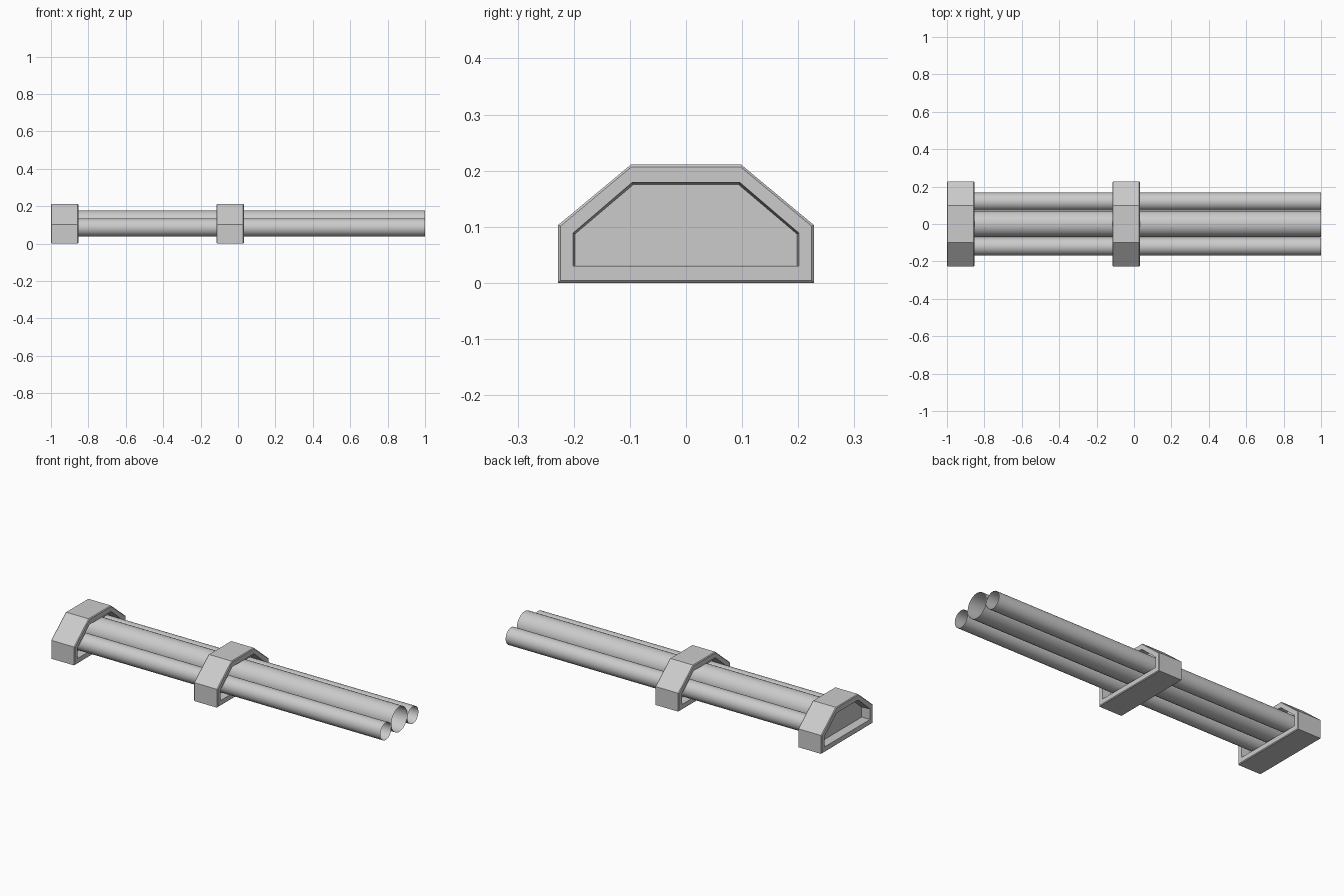
import bpy, bmesh, math

if "Cube" in bpy.data.objects:
    bpy.data.objects.remove(bpy.data.objects["Cube"])


def half_profile(bottom, side, shoulder, top, top_half):
    """Symmetric six-sided arch outline in the YZ plane."""
    right = [(side, bottom), (side, shoulder), (top_half, top)]
    return right + [(-y, z) for y, z in reversed(right)]


OUTER = half_profile(0.0, 0.228, 0.103, 0.211, 0.098)
RIM = half_profile(0.004, 0.224, 0.101, 0.207, 0.097)
MOUTH = half_profile(0.030, 0.201, 0.089, 0.179, 0.096)
RECESS = half_profile(0.031, 0.198, 0.087, 0.175, 0.094)


def link(name, bm):
    mesh = bpy.data.meshes.new(name)
    bmesh.ops.recalc_face_normals(bm, faces=bm.faces)
    bm.to_mesh(mesh)
    bm.free()
    obj = bpy.data.objects.new(name, mesh)
    bpy.context.collection.objects.link(obj)
    return obj


def bracket(name, x0, x1, depth=0.05, bevel=0.004):
    """Arch-shaped clamp with a recessed panel on both faces."""
    sections = [(RECESS, x0 + depth), (MOUTH, x0), (RIM, x0), (OUTER, x0 + bevel),
                (OUTER, x1 - bevel), (RIM, x1), (MOUTH, x1), (RECESS, x1 - depth)]
    bm = bmesh.new()
    loops = [[bm.verts.new((x, y, z)) for y, z in prof] for prof, x in sections]
    for a, b in zip(loops, loops[1:]):
        for i in range(len(a)):
            j = (i + 1) % len(a)
            bm.faces.new((a[i], a[j], b[j], b[i]))
    bm.faces.new(loops[0])
    bm.faces.new(loops[-1])
    return link(name, bm)


def pipe(name, y, z, radius, x0=-0.94, x1=1.0, sides=48):
    """Thin open-ended pipe along X."""
    bm = bmesh.new()
    rings = []
    for x in (x0, x1):
        rings.append([bm.verts.new((x, y + radius * math.cos(t), z + radius * math.sin(t)))
                      for t in (2 * math.pi * i / sides for i in range(sides))])
    for i in range(sides):
        j = (i + 1) % sides
        f = bm.faces.new((rings[0][i], rings[0][j], rings[1][j], rings[1][i]))
        f.smooth = True
    return link(name, bm)


# Clamps
bracket("end_bracket", -1.0, -0.853)
bracket("middle_bracket", -0.115, 0.032)

# Pipes
pipe("centre_pipe", 0.0, 0.108, 0.070)
for side, label in ((-1, "front"), (1, "back")):
    pipe(label + "_pipe", side * 0.12, 0.086, 0.048)
